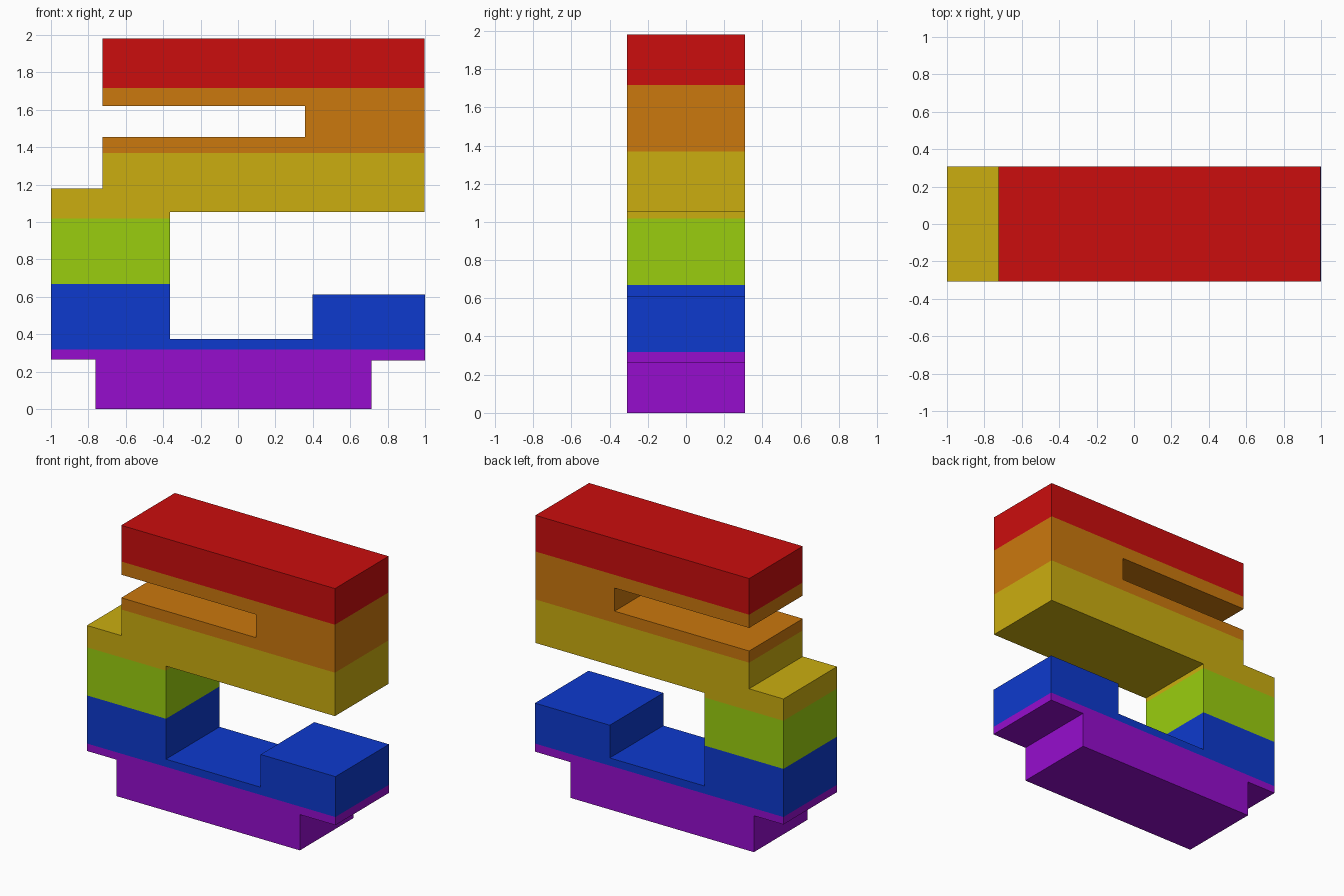
import bpy, bmesh

if "Cube" in bpy.data.objects:
    bpy.data.objects.remove(bpy.data.objects["Cube"])

HALF_DEPTH = 0.308

# Side outline (x, z), anticlockwise seen from the front
OUTLINE = [
    (-0.762, 0), (0.714, 0), (0.714, 0.26), (1, 0.26),               # foot and base
    (1, 0.613), (0.398, 0.613), (0.398, 0.375), (-0.364, 0.375),     # right block, gap floor
    (-0.364, 1.052), (0.996, 1.052), (0.996, 1.98), (-0.724, 1.98),  # post, upper block
    (-0.724, 1.621), (0.359, 1.621), (0.359, 1.453), (-0.724, 1.453),  # slot
    (-0.724, 1.178), (-1, 1.178), (-1, 0.265), (-0.762, 0.265),      # shoulder, left side
]

# Colour bands from bottom to top: name, sRGB colour, upper height
BANDS = [
    ("purple", (150, 13, 206), 0.319),
    ("blue", (13, 58, 206), 0.669),
    ("green", (154, 206, 15), 1.019),
    ("yellow", (203, 174, 16), 1.368),
    ("orange", (203, 120, 13), 1.717),
    ("red", (203, 13, 13), 1.98),
]


def linear(c):
    c /= 255
    return c / 12.92 if c <= 0.04045 else ((c + 0.055) / 1.055) ** 2.4


# Extrude the outline from front to back
bm = bmesh.new()
front = bm.faces.new([bm.verts.new((x, -HALF_DEPTH, z)) for x, z in OUTLINE])
extruded = bmesh.ops.extrude_face_region(bm, geom=[front], use_keep_orig=True)["geom"]
back_verts = [v for v in extruded if isinstance(v, bmesh.types.BMVert)]
bmesh.ops.translate(bm, vec=(0, 2 * HALF_DEPTH, 0), verts=back_verts)

# Cut at every colour boundary
bmesh.ops.triangulate(bm, faces=[f for f in bm.faces if len(f.verts) > 4])
for _, _, top in BANDS[:-1]:
    bmesh.ops.bisect_plane(bm, geom=bm.verts[:] + bm.edges[:] + bm.faces[:],
                           plane_co=(0, 0, top), plane_no=(0, 0, 1))
bmesh.ops.recalc_face_normals(bm, faces=bm.faces[:])

# Colour each face by its height
for f in bm.faces:
    z = f.calc_center_median().z
    f.material_index = sum(z > top for _, _, top in BANDS[:-1])

mesh = bpy.data.meshes.new("banded_block")
bm.to_mesh(mesh)
bm.free()
for name, rgb, _ in BANDS:
    mat = bpy.data.materials.new(name)
    mat.diffuse_color = (*map(linear, rgb), 1)
    mat.use_nodes = True
    mat.node_tree.nodes["Principled BSDF"].inputs["Base Color"].default_value = mat.diffuse_color
    mesh.materials.append(mat)

bpy.context.collection.objects.link(bpy.data.objects.new("banded_block", mesh))
